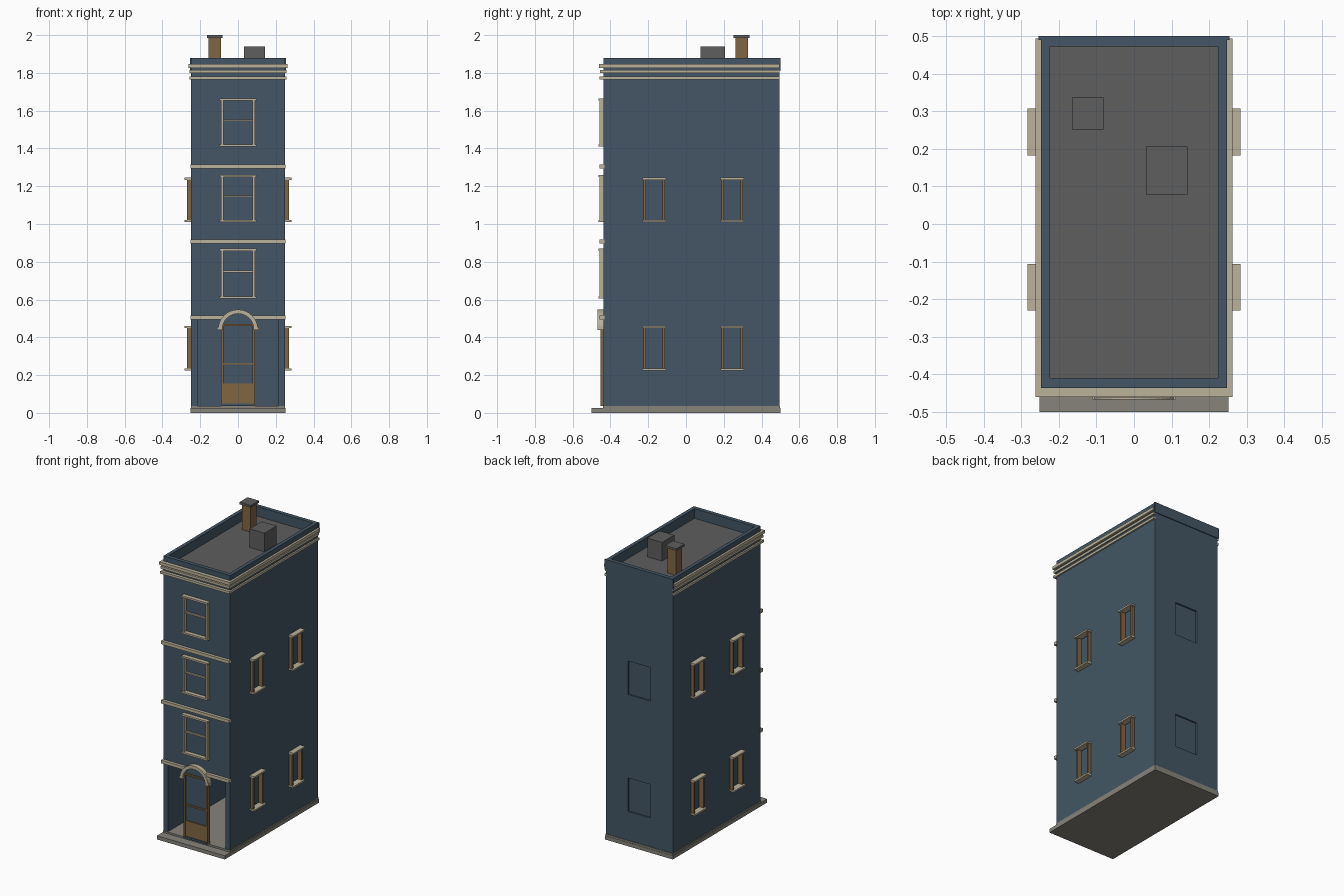
import bpy, bmesh, math
from mathutils import Vector

cube = bpy.data.objects.get("Cube")
if cube:
    bpy.data.objects.remove(cube, do_unlink=True)


def material(name, r, g, b):
    m = bpy.data.materials.new(name)
    m.use_nodes = True
    m.diffuse_color = (r, g, b, 1)
    m.node_tree.nodes["Principled BSDF"].inputs["Base Color"].default_value = (r, g, b, 1)
    return m


BLUE = material("slate blue wall", .056, .094, .13)
CREAM = material("cream trim", .5, .445, .325)
BROWN = material("brown wood", .22, .133, .056)
GREY = material("roof grey", .112, .112, .112)
STONE = material("base stone", .24, .23, .195)


def make(name, mat, bm):
    bmesh.ops.recalc_face_normals(bm, faces=bm.faces)
    me = bpy.data.meshes.new(name)
    bm.to_mesh(me)
    bm.free()
    me.materials.append(mat)
    ob = bpy.data.objects.new(name, me)
    bpy.context.collection.objects.link(ob)
    return ob


def boxes(name, mat, *spans):
    """One object from boxes given as (x0, x1, y0, y1, z0, z1)."""
    bm = bmesh.new()
    for s in spans:
        lo, hi = Vector(s[0::2]), Vector(s[1::2])
        for v in bmesh.ops.create_cube(bm, size=1)["verts"]:
            v.co = (lo + hi) / 2 + v.co * (hi - lo)
    return make(name, mat, bm)


W, FRONT, BACK, TOP = .248, -.437, .494, 1.88
FLOORS = (.225, 1.01)            # side and back window sills
SIDE_Y = (-.168, .245)           # side window centres
WIN_H = .235

# Walls with an open ground floor, roof pocket and shallow window recesses
walls = boxes("walls", BLUE, (-W, W, FRONT, BACK, .02, TOP))
cuts = [(-.215, .215, -.6, .465, .035, .5),
        (-.224, .224, -.41, .473, 1.81, 2)]
for z in FLOORS:
    cuts.append((-.084, .084, BACK - .01, .6, z + .005, z + WIN_H - .005))
    for y in SIDE_Y:
        for s in (-1, 1):
            x0, x1 = sorted((s * (W - .01), s * .4))
            cuts.append((x0, x1, y - .05, y + .05, z + .01, z + WIN_H - .01))
cutter = boxes("wall_cutter", BLUE, *cuts)
cutter.hide_render = True
mod = walls.modifiers.new("openings", "BOOLEAN")
mod.operation, mod.solver, mod.object = "DIFFERENCE", "EXACT", cutter
bpy.context.view_layer.objects.active = walls
bpy.ops.object.modifier_apply(modifier=mod.name)
bpy.data.objects.remove(cutter, do_unlink=True)

# Base, floor, roof and rear parapet band
boxes("base_slab", STONE, (-.252, .252, -.5, .5, 0, .025),
      (-.25, .25, FRONT - .003, .498, .025, .037))
boxes("roof", GREY, (-.225, .225, -.411, .474, 1.8, 1.815))
boxes("rear_parapet_band", BLUE, (-.254, .254, BACK - .004, .5, 1.81, TOP))

# Cornice: three bands around the front and both sides
for i, (z0, z1, out) in enumerate(((1.766, 1.782, .01), (1.799, 1.815, .008), (1.826, 1.846, .014))):
    x = W + out
    boxes(f"cornice_band_{i + 1}", CREAM,
          (-x, x, FRONT - out - .01, FRONT + .01, z0, z1),
          (-x, -W + .005, FRONT + .01, BACK, z0, z1),
          (W - .005, x, FRONT + .01, BACK, z0, z1))

# String courses between the storeys
for i, z in enumerate((.897, 1.295)):
    boxes(f"string_course_{i + 2}", CREAM, (-.252, .252, -.457, FRONT + .005, z, z + .021))
boxes("string_course_1", CREAM, *[(min(a, b), max(a, b), -.457, FRONT + .005, .495, .516)
                                 for a, b in ((-.252, -.08), (.252, .08))])

# Front sash windows
for i, (z0, z1) in enumerate(((.605, .87), (1.01, 1.26), (1.41, 1.665))):
    y, mid = FRONT + .005, (z0 + z1) / 2 + .012
    boxes(f"front_window_{i + 1}", CREAM,
          (-.097, .097, -.464, y, z1 - .012, z1),
          (-.097, .097, -.464, y, z0, z0 + .012),
          (-.09, -.078, -.457, y, z0, z1), (.078, .09, -.457, y, z0, z1),
          (-.08, .08, -.447, y, mid - .005, mid + .005))

# Side windows: brown jambs between cream lintel and sill
for s, side in ((1, "left"), (-1, "right")):
    for z in FLOORS:
        for y in SIDE_Y:
            a, b = sorted((s * (W - .011), s * .27))
            c, d = sorted((s * (W - .005), s * .283))
            boxes(f"{side}_window_jambs", BROWN,
                  *[(a, b, y + k - .006, y + k + .006, z + .005, z + WIN_H - .005) for k in (-.05, .05)])
            boxes(f"{side}_window_lintel_and_sill", CREAM,
                  *[(c, d, y - .062, y + .062, h, h + .011) for h in (z, z + WIN_H - .011)])

# Door
boxes("door_frame", BROWN,
      (-.09, -.078, -.452, -.425, .037, .47), (.078, .09, -.452, -.425, .037, .47),
      (-.09, .09, -.452, -.425, .46, .47), (-.08, .08, -.448, -.425, .255, .265),
      (-.08, .08, -.448, -.425, .037, .155))
boxes("door_glass", BLUE, (-.08, .08, -.441, -.432, .15, .465))
boxes("door_step", BLUE, (-.085, .085, -.453, -.43, .037, .05))


def half_ring(name, mat, r0, r1, y0, y1, zc, n=16):
    """Upright half ring, extruded along y."""
    bm = bmesh.new()
    angles = [math.pi * i / n for i in range(n + 1)]
    loops = [[bm.verts.new((r * math.cos(a), y, zc + r * math.sin(a))) for a in angles]
             for r, y in ((r0, y0), (r1, y0), (r1, y1), (r0, y1))]
    for k in range(4):
        p, q = loops[k], loops[(k + 1) % 4]
        for i in range(n):
            bm.faces.new((p[i], p[i + 1], q[i + 1], q[i]))
    for i in (0, n):
        bm.faces.new([l[i] for l in loops])
    return make(name, mat, bm)


# Arch over the door with its feet and fanlight
half_ring("door_arch", CREAM, .084, .106, -.468, FRONT + .005, .441)
boxes("arch_feet", CREAM, (-.11, -.082, -.468, FRONT + .005, .438, .452),
      (.082, .11, -.468, FRONT + .005, .438, .452))
half_ring("fanlight", BLUE, .002, .086, -.441, -.432, .441)

# Chimney and roof vent
boxes("chimney", BROWN, (-.155, -.09, .262, .327, 1.81, 1.987))
boxes("chimney_cap", GREY, (-.165, -.081, .252, .337, 1.985, 2))
boxes("roof_vent", GREY, (.032, .142, .078, .207, 1.81, 1.94))
